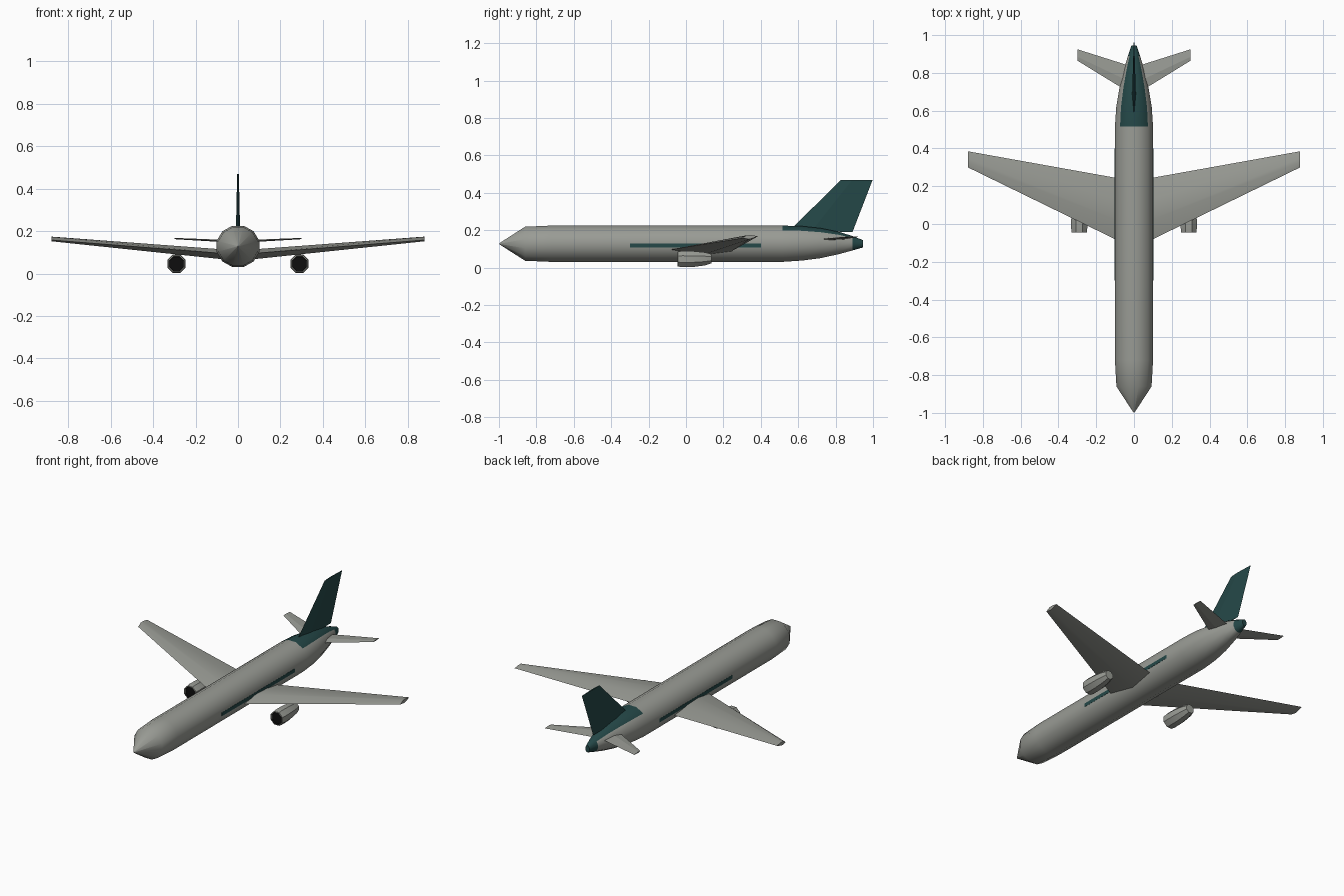
import bpy, bmesh, math

if "Cube" in bpy.data.objects:
    bpy.data.objects.remove(bpy.data.objects["Cube"])


def material(name, rgb):
    m = bpy.data.materials.new(name)
    m.diffuse_color = (*rgb, 1)
    m.use_nodes = True
    m.node_tree.nodes["Principled BSDF"].inputs["Base Color"].default_value = m.diffuse_color
    return m


GREY = material("light grey", (0.32, 0.33, 0.30))
TEAL = material("dark teal", (0.018, 0.065, 0.065))
BLACK = material("black", (0.004, 0.004, 0.004))


def loft(name, sections, mats, rule=None, smooth=None):
    """Skin a list of equal-length closed sections and cap both ends."""
    bm = bmesh.new()
    rings = [[bm.verts.new(p) for p in s] for s in sections]
    n = len(rings[0])
    for a, b in zip(rings, rings[1:]):
        for i in range(n):
            j = (i + 1) % n
            bm.faces.new((a[i], a[j], b[j], b[i]))
    bm.faces.new(rings[0])
    bm.faces.new(rings[-1])
    bmesh.ops.remove_doubles(bm, verts=bm.verts, dist=1e-5)
    bmesh.ops.recalc_face_normals(bm, faces=bm.faces)
    if rule:
        for f in bm.faces:
            f.material_index = rule(f.calc_center_median(), f.normal)
    me = bpy.data.meshes.new(name)
    bm.to_mesh(me)
    bm.free()
    for m in mats:
        me.materials.append(m)
    ob = bpy.data.objects.new(name, me)
    bpy.context.collection.objects.link(ob)
    if smooth:
        bpy.ops.object.select_all(action='DESELECT')
        ob.select_set(True)
        bpy.context.view_layer.objects.active = ob
        bpy.ops.object.shade_smooth_by_angle(angle=math.radians(smooth))
    return ob


def ring(y, rx, rz, zc, n, xc=0):
    """Polygon ring around the y axis with a flat top; radii reach the flats."""
    k = 1 / math.cos(math.pi / n)
    angles = [2 * math.pi * (i + 0.5) / n for i in range(n)]
    return [(xc + rx * k * math.cos(a), y, zc + rz * k * math.sin(a)) for a in angles]


# Fuselage: y, half width, bottom, top
stations = [(-0.998, 0.003, 0.125, 0.131), (-0.86, 0.093, 0.037, 0.219),
            (-0.72, 0.101, 0.031, 0.225), (0.515, 0.101, 0.031, 0.225),
            (0.62, 0.094, 0.038, 0.222), (0.72, 0.077, 0.051, 0.211),
            (0.82, 0.053, 0.073, 0.191), (0.89, 0.032, 0.092, 0.169),
            (0.945, 0.014, 0.108, 0.148)]


def tail_paint(c, n):
    # Three upper facets of the tail, and the whole tail tip
    return int(c.y > 0.885 or (c.y > 0.515 and n.z > 0.75))


loft("fuselage", [ring(y, w, (t - b) / 2, (t + b) / 2, 12) for y, w, b, t in stations],
     [GREY, TEAL], tail_paint, 35)


def foil(x, pts):
    return [(x, y, z) for y, z in pts]


for side, s in (("right", 1), ("left", -1)):
    # Main wing, swept and rising to the tip
    loft(side + "_wing", [
        foil(s * 0.06, [(-0.10, 0.094), (0.01, 0.113), (0.12, 0.108),
                        (0.238, 0.085), (0.08, 0.066)]),
        foil(s * 0.88, [(0.30, 0.158), (0.325, 0.173), (0.35, 0.174),
                        (0.385, 0.168), (0.34, 0.152)])], [GREY], smooth=25)
    # Tailplane
    loft(side + "_tailplane", [
        foil(s * 0.015, [(0.69, 0.150), (0.75, 0.157), (0.835, 0.150), (0.75, 0.145)]),
        foil(s * 0.30, [(0.865, 0.165), (0.885, 0.168), (0.925, 0.165), (0.885, 0.162)])],
        [GREY])
    # Engine with a dark recessed intake
    x = s * 0.29
    loft(side + "_engine", [
        ring(-0.035, 0.033, 0.033, 0.046, 8, x), ring(-0.046, 0.035, 0.035, 0.046, 8, x),
        ring(-0.044, 0.040, 0.040, 0.046, 8, x), ring(-0.02, 0.043, 0.043, 0.046, 8, x),
        ring(0.04, 0.042, 0.042, 0.046, 8, x), ring(0.10, 0.035, 0.035, 0.047, 8, x),
        ring(0.135, 0.025, 0.025, 0.048, 8, x)],
        [GREY, BLACK],
        lambda c, n, x=x: int(c.y < -0.03 and abs(c.x - x) < 0.034 and abs(c.z - 0.046) < 0.035
                              and math.hypot(c.x - x, c.z - 0.046) < 0.0355),
        30)
    # Painted side stripe
    loft(side + "_stripe", [
        [(s * 0.098, y, 0.107), (s * 0.102, y, 0.107),
         (s * 0.102, y, 0.129), (s * 0.098, y, 0.129)] for y in (-0.30, 0.40)], [TEAL])


# Tail fin: thin diamond section tapering upward
def fin_section(front, back, z_front, z_back, half):
    mid = front + 0.35 * (back - front)
    z_mid = z_front + 0.35 * (z_back - z_front)
    return [(0, front, z_front), (half, mid, z_mid), (0, back, z_back), (-half, mid, z_mid)]


loft("tail_fin", [fin_section(0.555, 0.89, 0.20, 0.19, 0.010),
                  fin_section(0.83, 0.998, 0.47, 0.47, 0.004)], [TEAL])
